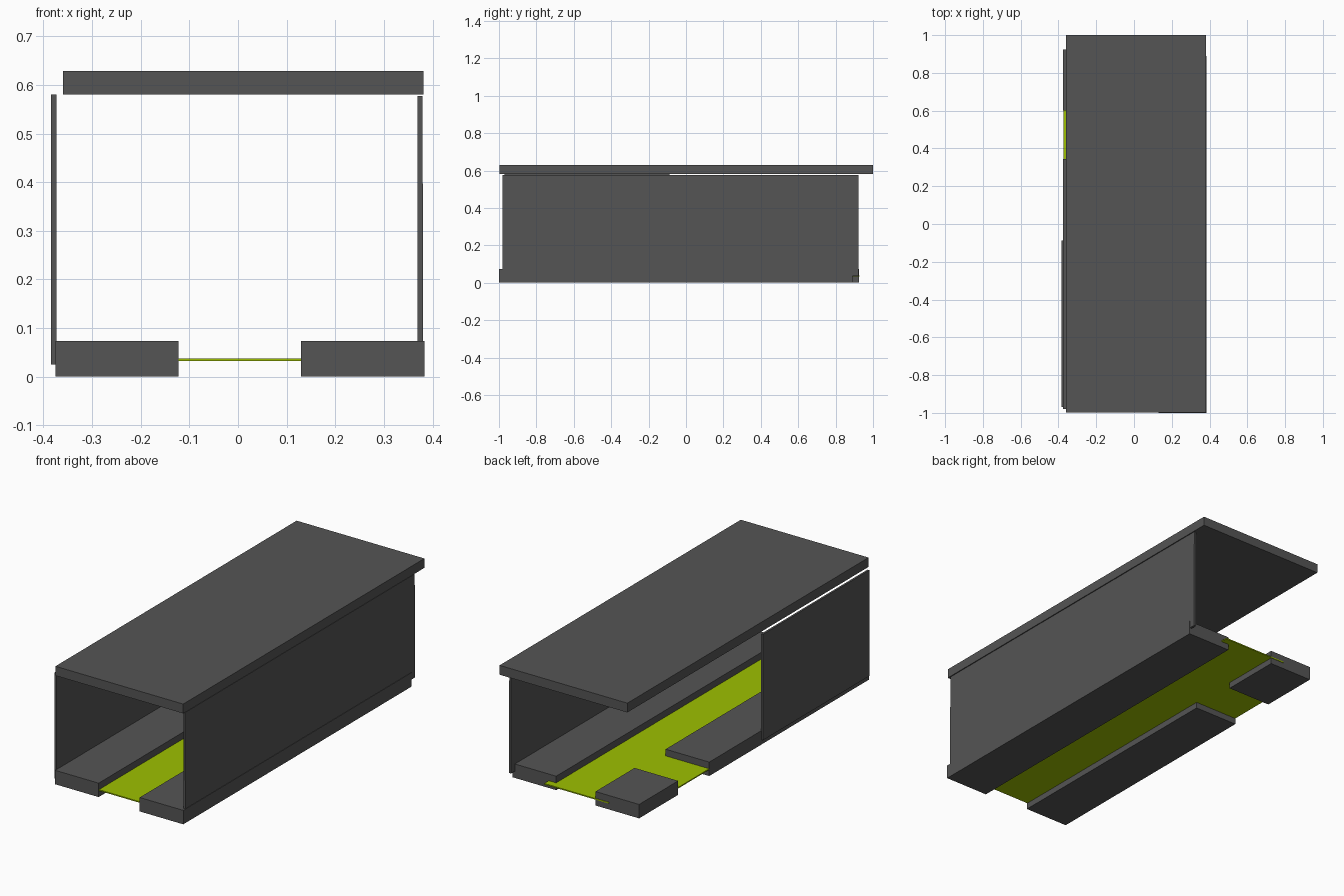
import bpy, bmesh

if "Cube" in bpy.data.objects:
    bpy.data.objects.remove(bpy.data.objects["Cube"])


def material(name, rgb):
    m = bpy.data.materials.new(name)
    m.diffuse_color = (*rgb, 1.0)
    m.use_nodes = True
    m.node_tree.nodes["Principled BSDF"].inputs["Base Color"].default_value = m.diffuse_color
    return m


GREY = material("dark_grey", (0.09, 0.09, 0.09))
LIME = material("lime_floor", (0.337, 0.527, 0.0))


def prism(name, outline, axis, lo, hi, mat):
    """Extrude a 2D outline along an axis ('y' takes x,z points; 'z' takes x,y points)."""
    bm = bmesh.new()
    put = (lambda p, t: (p[0], t, p[1])) if axis == "y" else (lambda p, t: (p[0], p[1], t))
    face = bm.faces.new([bm.verts.new(put(p, lo)) for p in outline])
    top = bmesh.ops.extrude_face_region(bm, geom=[face])["geom"]
    shift = (0, hi - lo, 0) if axis == "y" else (0, 0, hi - lo)
    bmesh.ops.translate(bm, vec=shift,
                        verts=[v for v in top if isinstance(v, bmesh.types.BMVert)])
    bmesh.ops.recalc_face_normals(bm, faces=bm.faces)
    me = bpy.data.meshes.new(name)
    bm.to_mesh(me)
    bm.free()
    me.materials.append(mat)
    ob = bpy.data.objects.new(name, me)
    bpy.context.collection.objects.link(ob)
    return ob


def box(name, x, y, z, mat=GREY):
    outline = [(x[0], y[0]), (x[1], y[0]), (x[1], y[1]), (x[0], y[1])]
    return prism(name, outline, "z", z[0], z[1], mat)


# Roof slab
box("roof", (-0.36, 0.381), (-0.998, 1.0), (0.58, 0.629))

# Raised kerbs: one full length, the other split by a side opening
KERB_Z = (0.0, 0.073)
box("right_kerb", (0.13, 0.383), (-1.0, 0.89), KERB_Z)
box("left_kerb_long", (-0.375, -0.122), (-0.98, 0.343), KERB_Z)
box("left_kerb_short", (-0.375, -0.122), (0.6, 0.924), KERB_Z)

# Thin floor running between the kerbs, with an arm through the side opening
prism("floor", [(-0.2, -0.977), (0.173, -0.977), (0.173, 0.927), (-0.2, 0.927),
                (-0.2, 0.6), (-0.374, 0.6), (-0.374, 0.343), (-0.2, 0.343)],
      "z", 0.032, 0.038, LIME)

# Side walls; the right one leans very slightly
prism("right_wall", [(0.3695, 0.035), (0.3808, 0.035), (0.3793, 0.577), (0.3690, 0.577)],
      "y", -0.98, 0.922, GREY)
box("left_wall", (-0.384, -0.3735), (-0.97, -0.088), (0.025, 0.58))
